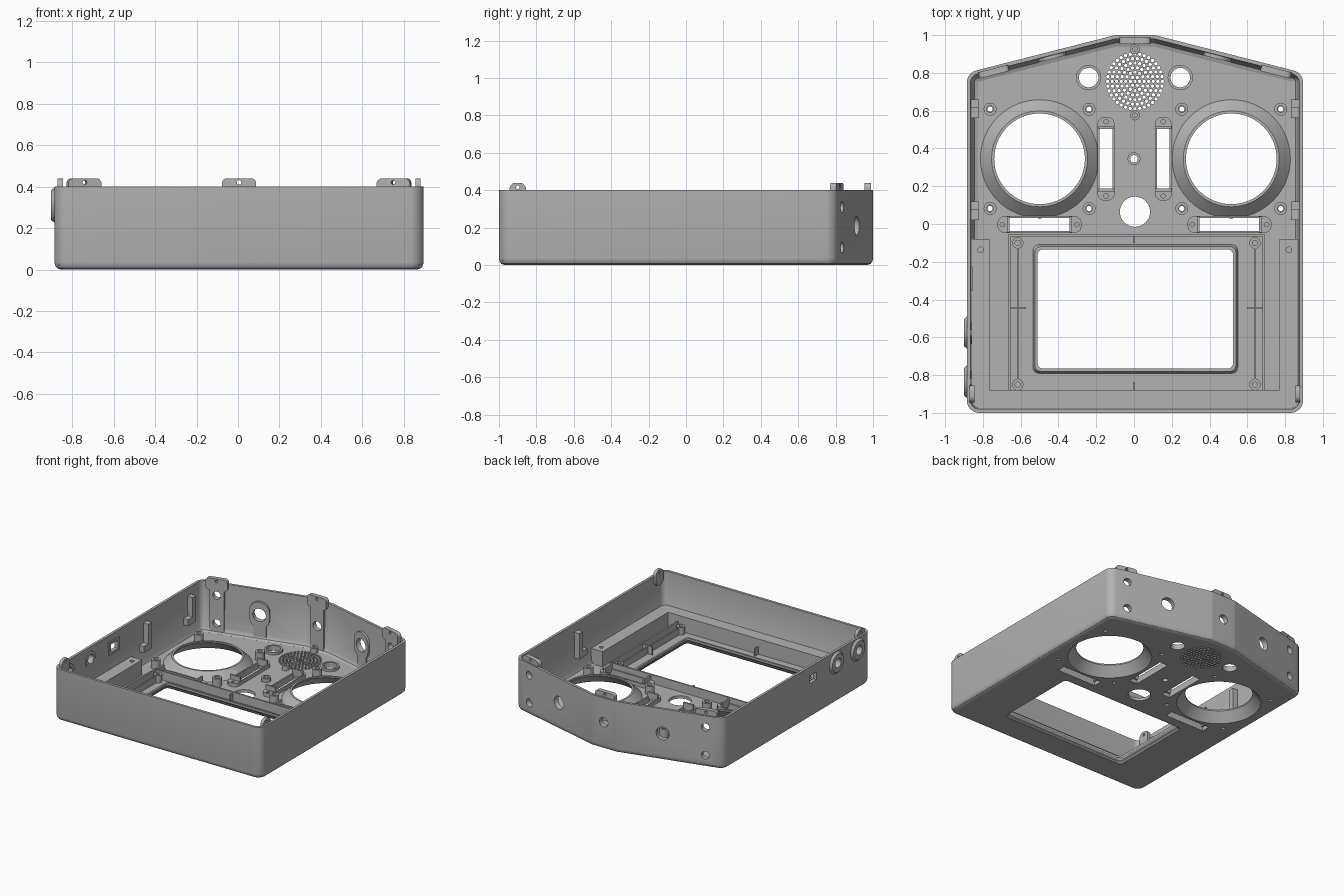
import bpy, bmesh, math
from mathutils import Matrix, Vector

cube = bpy.data.objects.get("Cube")
if cube:
    bpy.data.objects.remove(cube)

grey = bpy.data.materials.new("plain_grey")
grey.use_nodes = True
grey.diffuse_color = (0.45, 0.45, 0.45, 1)
grey.node_tree.nodes["Principled BSDF"].inputs["Base Color"].default_value = (0.45, 0.45, 0.45, 1)
I = Matrix.Identity(4)


# ---------- 2D loops ----------
def rounded(points, r, inset=0.0, seg=6):
    """Counter-clockwise polygon with round corners, moved inward by inset."""
    r = max(r, inset + 0.003)
    pts = [Vector(p) for p in points]
    out = []
    for i, p in enumerate(pts):
        a = (p - pts[i - 1]).normalized()
        b = (pts[(i + 1) % len(pts)] - p).normalized()
        n1, n2 = Vector((-a.y, a.x)), Vector((-b.y, b.x))
        c = p + (n1 + n2) / (1 + n1.dot(n2)) * r
        for k in range(seg + 1):
            n = n1.lerp(n2, k / seg).normalized()
            out.append(c - n * (r - inset))
    return out


def rect(cx, cy, w, h, r=0.0, seg=5):
    c = [(cx - w / 2, cy - h / 2), (cx + w / 2, cy - h / 2),
         (cx + w / 2, cy + h / 2), (cx - w / 2, cy + h / 2)]
    return rounded(c, r, seg=seg) if r else c


def circle(cx, cy, r, n=24):
    return [(cx + r * math.cos(2 * math.pi * k / n), cy + r * math.sin(2 * math.pi * k / n))
            for k in range(n)]


# ---------- solids ----------
def finish(name, bm, M):
    bmesh.ops.remove_doubles(bm, verts=bm.verts, dist=1e-5)
    bmesh.ops.recalc_face_normals(bm, faces=bm.faces)
    bm.transform(M)
    me = bpy.data.meshes.new(name)
    bm.to_mesh(me)
    bm.free()
    me.materials.append(grey)
    ob = bpy.data.objects.new(name, me)
    bpy.context.collection.objects.link(ob)
    return ob


def plate(name, loops, z0, z1, M=I):
    """Extruded flat shape; inner loops become holes."""
    cu = bpy.data.curves.new(name, 'CURVE')
    cu.dimensions, cu.fill_mode, cu.extrude = '2D', 'BOTH', (z1 - z0) / 2
    for loop in loops:
        sp = cu.splines.new('POLY')
        sp.points.add(len(loop) - 1)
        for pt, co in zip(sp.points, loop):
            pt.co = (co[0], co[1], 0, 1)
        sp.use_cyclic_u = True
    tmp = bpy.data.objects.new("tmp", cu)
    bpy.context.collection.objects.link(tmp)
    dg = bpy.context.evaluated_depsgraph_get()
    me = bpy.data.meshes.new_from_object(tmp.evaluated_get(dg))
    bm = bmesh.new()
    bm.from_mesh(me)
    bpy.data.objects.remove(tmp)
    bpy.data.meshes.remove(me)
    return finish(name, bm, M @ Matrix.Translation((0, 0, (z0 + z1) / 2)))


def loft(name, rings, M=I):
    """Closed tube through (loop, z) rings, joined end to start."""
    bm = bmesh.new()
    vs = [[bm.verts.new((p[0], p[1], z)) for p in loop] for loop, z in rings]
    for i, lo in enumerate(vs):
        hi, n = vs[(i + 1) % len(vs)], len(lo)
        for k in range(n):
            j = (k + 1) % n
            bm.faces.new((lo[k], lo[j], hi[j], hi[k]))
    return finish(name, bm, M)


def wall(x, y, nx, ny):
    """Frame on a wall: X along it, Y up, Z inward."""
    n = Vector((nx, ny, 0)).normalized()
    up = Vector((0, 0, 1))
    M = Matrix((up.cross(n), up, n)).transposed().to_4x4()
    M.translation = (x, y, 0)
    return M


# ---------- shell ----------
CX = 0.005
body = [(-0.885, -1), (0.895, -1), (0.895, 0.8), (0.11, 1), (-0.10, 1), (-0.885, 0.8)]
profile = [(0, 0.4), (0, 0.035), (0.003, 0.02), (0.012, 0.007), (0.03, 0),
           (0.06, 0.0225), (0.04, 0.03), (0.028, 0.05), (0.02, 0.4)]
shell = loft("outer_wall", [(rounded(body, 0.065, d), z) for d, z in profile])

# ---------- layout ----------
dials = [(-0.5, 0.345), (0.515, 0.345)]
dial_posts = [(cx + sx * 0.262, cy + sy * 0.263) for cx, cy in dials for sx in (-1, 1) for sy in (-1, 1)]
speaker_posts = [(CX, 0.925), (CX, 0.575)]
buttons = [(-0.24, 0.775), (0.245, 0.775)]
slots = [(-0.148, 0.345, 0), (0.155, 0.345, 0), (-0.5, -0.003, 1), (0.505, -0.003, 1)]


def slot_rect(s, w, h, r=0.0):
    x, y, flat = s
    return rect(x, y, h, w, r) if flat else rect(x, y, w, h, r)


# ---------- floor with openings ----------
holes = [circle(x, y, 0.30, 64) for x, y in dials]
holes += [circle(x, y, 0.014, 12) for x, y in dial_posts]
holes += [circle(x, y, 0.052) for x, y in buttons]
holes += [slot_rect(s, 0.068, 0.34) for s in slots]
holes += [circle(0, 0.345, 0.02), circle(CX, 0.065, 0.08, 40), rect(0.005, -0.447, 1.08, 0.675, 0.03)]
for k in range(7):
    for j in range(max(1, 6 * k)):
        a = 2 * math.pi * j / max(1, 6 * k)
        holes.append(circle(CX + 0.0242 * k * math.cos(a), 0.755 + 0.0242 * k * math.sin(a), 0.0092, 8))
plate("floor", [rounded(body, 0.065, 0.03)] + holes, 0, 0.022)

# ---------- dial funnels ----------
for side, (x, y) in zip(("right", "left"), dials):
    loft(side + "_dial_funnel", [(circle(x, y, r, 64), z) for r, z in
         ((0.30, 0), (0.24, 0.07), (0.24, 0.08), (0.254, 0.08), (0.315, 0.02))])

# ---------- floor bosses ----------
def posts(name, centres, r, hole, top):
    plate(name, [circle(x, y, q, 20) for x, y in centres for q in (r, hole)], 0.02, top)


posts("dial_posts", dial_posts, 0.034, 0.018, 0.085)
posts("speaker_posts", speaker_posts, 0.026, 0.012, 0.06)
posts("button_rims", buttons, 0.067, 0.052, 0.04)
posts("centre_rim", [(0, 0.345)], 0.034, 0.02, 0.05)

# ---------- slider slots ----------
for i, s in enumerate(slots):
    x, y, flat = s
    ends = [(x + d * flat, y + d * (1 - flat)) for d in (-0.197, 0.197)]
    plate(f"slot_frame_{i}", [slot_rect(s, 0.09, 0.445, 0.04), slot_rect(s, 0.068, 0.34)]
          + [circle(a, b, 0.012, 12) for a, b in ends], 0.02, 0.05)
    clips = [(x + d * flat, y + d * (1 - flat), flat) for d in (-0.165, 0.165)]
    plate(f"slot_clips_{i}", [slot_rect(c, 0.085, 0.014) for c in clips], 0.03, 0.085)

# ---------- screen window and its surround ----------
loft("window_bezel", [(rect(0.007, -0.45, 2 * (0.54 - d), 2 * (0.338 - d), 0.03), z) for d, z in
     ((0, 0), (0.012, 0.012), (0.012, 0.02), (0.022, 0.035), (0.022, 0.05), (0.008, 0.05), (-0.003, 0.02))])
ledge = [(-0.865, -0.98), (0.875, -0.98), (0.875, -0.08), (0.77, -0.08),
         (0.77, -0.88), (-0.765, -0.88), (-0.765, -0.08), (-0.865, -0.08)]
plate("raised_ledge", [ledge] + [circle(x, -0.137, 0.015, 14) for x in (-0.812, 0.82)], 0.02, 0.14)
for side, s in (("right", -1), ("left", 1)):
    cx = 0.0125
    plate(side + "_screen_rib", [rect(cx + s * 0.673, -0.47, 0.012, 0.82)], 0.02, 0.095)
    plate(side + "_inner_rib", [rect(cx + s * 0.628, -0.475, 0.01, 0.70)], 0.02, 0.075)
    plate(side + "_cross_rib", [rect(cx + s * 0.628, -0.445, 0.085, 0.008)], 0.02, 0.085)
    posts(side + "_screen_posts", [(cx + s * 0.628, y) for y in (-0.1, -0.85)], 0.03, 0.014, 0.08)
plate("back_screen_rib", [rect(0.0125, -0.06, 1.355, 0.012)], 0.02, 0.09)
plate("window_ticks", [rect(0, y, 0.01, 0.04) for y in (-0.08, -0.86)], 0.02, 0.08)

# ---------- wall fittings ----------
cutters = []


def cut(loop, M):
    c = plate("cutter", [loop], -0.04, 0.06, M)
    c.hide_render = True
    cutters.append(c)


def strap(name, M, heights, r):
    """Inner wall strap with screw holes and a tab above the rim."""
    rings = [circle(0, z, r) for z in heights]
    plate(name, [rect(0, 0.2, 0.11, 0.36)] + rings, 0.015, 0.04, M)
    plate(name + "_tab", [rect(0, 0.395, 0.165, 0.09, 0.025), circle(0, 0.42, 0.011, 12)], 0.012, 0.046, M)
    for ring in rings:
        cut(ring, M)


def slope(s, dx):
    return wall(CX + s * dx, 1 - (dx - 0.105) * 0.2 / 0.785, -s * 0.2, -0.785)


strap("back_strap", wall(CX, 1, 0, -1), [0.21], 0.036)
for side, s in (("right", -1), ("left", 1)):
    strap(side + "_strap", slope(s, 0.755), [0.095, 0.31], 0.03)
    # socket pad with a round head
    M = slope(s, 0.445)
    ring = circle(0, 0.21, 0.05)
    plate(side + "_socket_pad", [rect(0, 0.21, 0.15, 0.2, 0.07), ring], 0.015, 0.04, M)
    plate(side + "_socket_stem", [rect(0, 0.08, 0.1, 0.12)], 0.015, 0.035, M)
    cut(ring, M)
    # side hooks and front tabs
    x = -0.885 if s < 0 else 0.895
    for k, y in enumerate((0.61, 0.07)):
        hook = [(-0.05, 0.14), (0.05, 0.14), (0.05, 0.34), (0.005, 0.34), (0.005, 0.19), (-0.05, 0.19)]
        if s > 0:
            hook = [(-a, b) for a, b in reversed(hook)]
        plate(f"{side}_hook_{k}", [hook], 0.015, 0.065, wall(x, y, -s, 0))
    plate(side + "_front_tab", [rect(0, 0.38, 0.09, 0.12, 0.035), circle(0, 0.415, 0.01, 12)],
          0.015, 0.04, wall(x, -0.9, -s, 0))

# ---------- right wall ports ----------
for k, y in enumerate((-0.575, -0.835)):
    M = wall(-0.885, y, 1, 0)
    loft(f"port_boss_{k}", [(circle(0, 0.31, r, 32), z) for r, z in
         ((0.09, 0.005), (0.07, -0.016), (0.035, -0.016), (0.035, 0.028), (0.06, 0.028), (0.06, 0.01))], M)
    cut(circle(0, 0.31, 0.036), M)
M = wall(-0.885, -0.29, 1, 0)
cut(rect(0, 0.3, 0.085, 0.06), M)
plate("port_frame", [rect(0, 0.3, 0.13, 0.1), rect(0, 0.3, 0.085, 0.06)], 0.015, 0.03, M)

# ---------- cut the wall openings ----------
bpy.context.view_layer.objects.active = shell
for c in cutters:
    mod = shell.modifiers.new("opening", 'BOOLEAN')
    mod.operation, mod.solver, mod.object = 'DIFFERENCE', 'EXACT', c
    bpy.ops.object.modifier_apply(modifier=mod.name)
for c in cutters:
    bpy.data.objects.remove(c)

bpy.ops.object.select_all(action='DESELECT')
for ob in bpy.context.collection.objects:
    if ob.type == 'MESH':
        ob.select_set(True)
bpy.ops.object.shade_smooth_by_angle(angle=math.radians(30))
